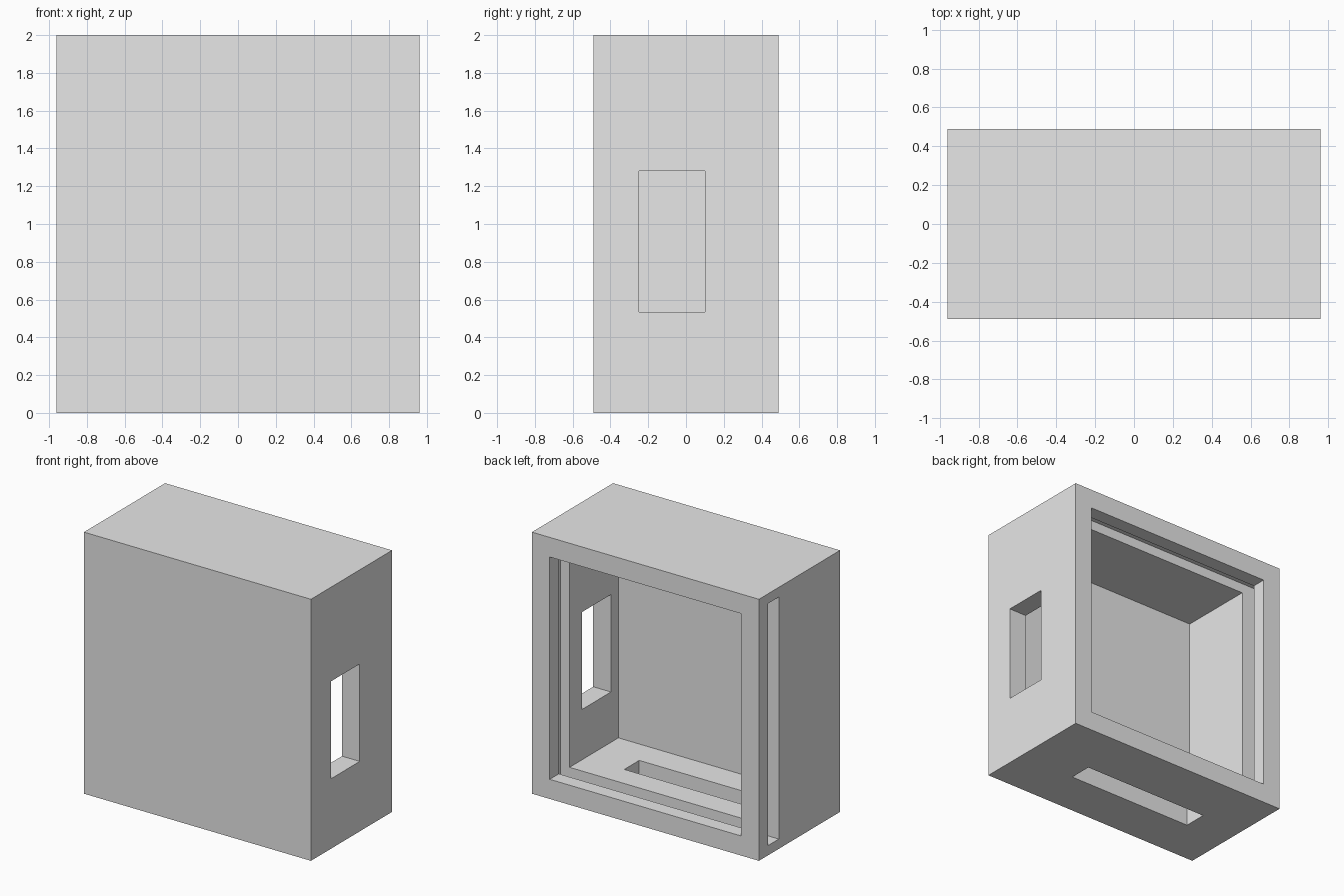
import bpy

cube = bpy.data.objects.get("Cube")
if cube:
    bpy.data.objects.remove(cube, do_unlink=True)

grey = bpy.data.materials.new("light_grey")
grey.use_nodes = True
colour = (0.8, 0.8, 0.8, 1)
grey.diffuse_color = colour
grey.node_tree.nodes["Principled BSDF"].inputs["Base Color"].default_value = colour


def block(name, x, y, z):
    """Box spanning the given (low, high) range on each axis."""
    spans = (x, y, z)
    bpy.ops.mesh.primitive_cube_add(size=1)
    obj = bpy.context.object
    obj.name = name
    for v in obj.data.vertices:
        v.co = [(lo + hi) / 2 + c * (hi - lo) for c, (lo, hi) in zip(v.co, spans)]
    obj.data.materials.append(grey)
    return obj


W, D, H = 0.96, 0.49, 2.0      # half width, half depth, height
WALL, OUT = 0.15, 0.2          # wall thickness, cutter overshoot
RIM = 0.075                    # wall left outside the lid groove

case = block("enclosure_case", (-W, W), (-D, D), (0, H))

cutters = [
    # Main cavity, open at the back
    block("cavity_cutter", (WALL - W, W - WALL), (WALL - D, D + OUT), (WALL, H - WALL)),
    # Sliding lid groove, open through one side
    block("lid_groove_cutter", (-W - OUT, W - RIM), (0.25, 0.38), (RIM, H - RIM)),
    # Side window
    block("side_window_cutter", (W - OUT, W + OUT), (-0.25, 0.10), (0.535, 1.28)),
    # Floor slot
    block("floor_slot_cutter", (-0.60, 0.48), (-0.12, 0.06), (-OUT, OUT)),
]

for cutter in cutters:
    cutter.hide_render = True
    mod = case.modifiers.new(cutter.name, 'BOOLEAN')
    mod.operation = 'DIFFERENCE'
    mod.solver = 'EXACT'
    mod.object = cutter

# Apply the cuts and remove the cutters
bpy.context.view_layer.objects.active = case
for mod in list(case.modifiers):
    bpy.ops.object.modifier_apply(modifier=mod.name)
for cutter in cutters:
    bpy.data.objects.remove(cutter, do_unlink=True)
